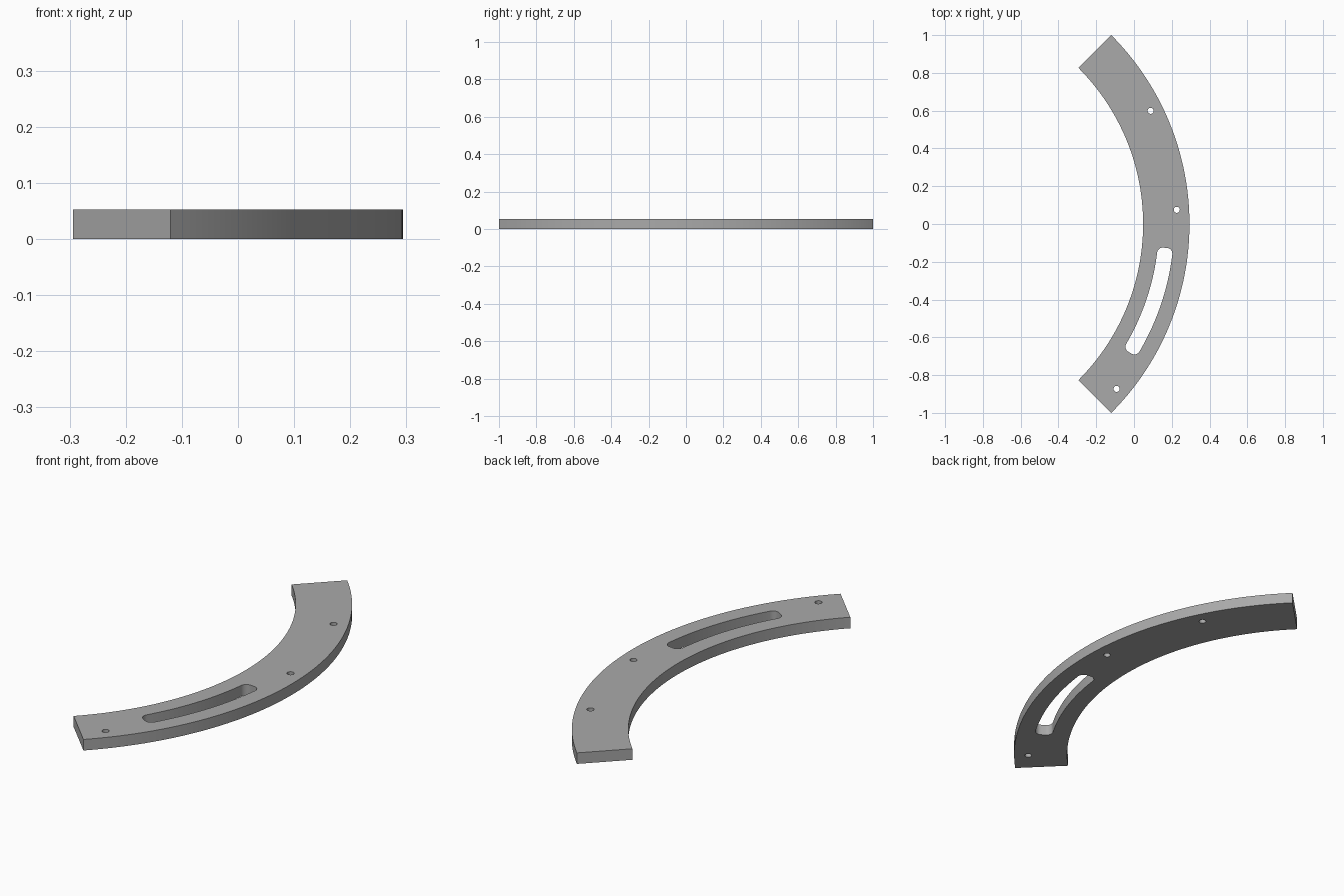
import bpy, bmesh, math
from math import sin, cos, radians

if "Cube" in bpy.data.objects:
    bpy.data.objects.remove(bpy.data.objects["Cube"])

CX = -1.1205                      # centre of the arc lies on the x axis
R_OUT, R_IN, R_HOLE = 1.4142, 1.1687, 1.349
HEIGHT = 0.053


def polar(r, a):
    return (CX + r * cos(a), r * sin(a))


def arc(r, a0, a1, n):
    return [polar(r, a0 + (a1 - a0) * i / n) for i in range(n + 1)]


def circle(x, y, r, n=24):
    return [(x + r * cos(math.tau * i / n), y + r * sin(math.tau * i / n)) for i in range(n)]


def curved_slot(r0, r1, a0, a1, corner):
    """Rounded rectangle bent around the arc centre."""
    mid = (r0 + r1) / 2
    da = corner / mid
    pts = []
    for r, a, start in ((r1 - corner, a1 - da, 0), (r0 + corner, a1 - da, 90),
                        (r0 + corner, a0 + da, 180), (r1 - corner, a0 + da, 270)):
        if pts:                   # long sides follow the arc, short sides stay straight
            pr, pa = last
            if abs(a - pa) > 0.1:
                side = r0
                pts += [polar(side, pa + (a - pa) * i / 24) for i in range(1, 24)]
        for i in range(9):
            t = radians(start + 90 * i / 8)
            pts.append(polar(r + corner * cos(t), a + da * sin(t)))
        last = (r, a)
    s, e = a0 + da, a1 - da       # outer long side closes the loop
    pts += [polar(r1, s + (e - s) * i / 24) for i in range(1, 24)]
    return pts


# Outline of the curved plate with its slot and three holes
q = radians(45)
loops = [arc(R_OUT, -q, q, 64) + arc(R_IN, q, -q, 64),
         curved_slot(1.252, 1.333, radians(-31.8), radians(-5.6), 0.03)]
for deg in (26.36, 3.19, -40.32):
    loops.append(circle(*polar(R_HOLE, radians(deg)), 0.016))

curve = bpy.data.curves.new("plate_outline", 'CURVE')
curve.dimensions = '2D'
curve.fill_mode = 'BOTH'
curve.extrude = HEIGHT / 2
for pts in loops:
    sp = curve.splines.new('POLY')
    sp.points.add(len(pts) - 1)
    for p, (x, y) in zip(sp.points, pts):
        p.co = (x, y, HEIGHT / 2, 1)
    sp.use_cyclic_u = True

plate = bpy.data.objects.new("curved_slotted_plate", curve)
bpy.context.collection.objects.link(plate)
bpy.context.view_layer.objects.active = plate
plate.select_set(True)
plate.location.z = HEIGHT / 2
bpy.ops.object.convert(target='MESH')
plate = bpy.context.object

# Weld caps to walls and rest the plate on the ground
bm = bmesh.new()
bm.from_mesh(plate.data)
bmesh.ops.remove_doubles(bm, verts=bm.verts, dist=1e-5)
bmesh.ops.recalc_face_normals(bm, faces=bm.faces)
low = min(v.co.z for v in bm.verts)
for v in bm.verts:
    v.co.z -= low
bm.to_mesh(plate.data)
bm.free()
plate.location.z = 0
bpy.ops.object.shade_smooth_by_angle(angle=radians(30))

# Plain grey finish
grey = bpy.data.materials.new("grey")
grey.diffuse_color = (0.4, 0.4, 0.4, 1)
grey.use_nodes = True
grey.node_tree.nodes["Principled BSDF"].inputs["Base Color"].default_value = grey.diffuse_color
plate.data.materials.clear()
plate.data.materials.append(grey)
